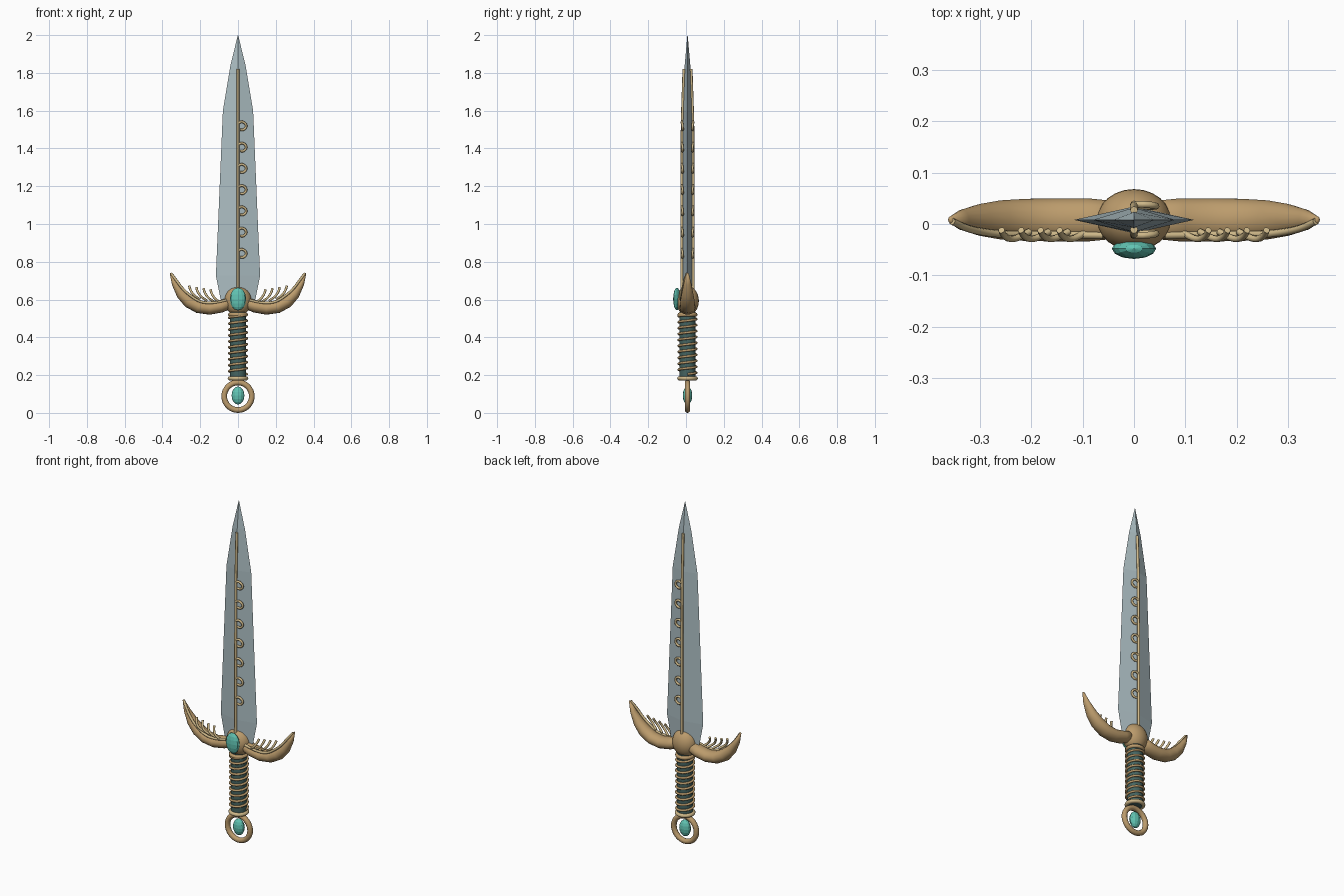
import bpy, bmesh, math
from mathutils import Vector

if "Cube" in bpy.data.objects:
    bpy.data.objects.remove(bpy.data.objects["Cube"])

YC = 0.008  # depth of the sword's centre plane


def material(name, col):
    m = bpy.data.materials.new(name)
    m.diffuse_color = (*col, 1)
    m.use_nodes = True
    m.node_tree.nodes["Principled BSDF"].inputs["Base Color"].default_value = m.diffuse_color
    return m


BRONZE = material("bronze", (0.50, 0.33, 0.15))
GOLD = material("pale_gold", (0.62, 0.48, 0.25))
STEEL = material("steel", (0.42, 0.52, 0.55))
GEM = material("teal_gem", (0.12, 0.55, 0.45))
LEATHER = material("dark_leather", (0.06, 0.13, 0.12))


def finish(ob, name, mat, smooth=True):
    ob.name = name
    ob.data.materials.append(mat)
    if smooth and ob.type == 'MESH':
        for p in ob.data.polygons:
            p.use_smooth = True
    return ob


def loft(name, rings, mat, smooth):
    """Skin a list of equal-length point rings and cap both ends."""
    bm = bmesh.new()
    loops = [[bm.verts.new(p) for p in r] for r in rings]
    n = len(rings[0])
    for a, b in zip(loops, loops[1:]):
        for i in range(n):
            j = (i + 1) % n
            bm.faces.new((a[i], a[j], b[j], b[i]))
    bm.faces.new(loops[0][::-1])
    bm.faces.new(loops[-1])
    bmesh.ops.recalc_face_normals(bm, faces=bm.faces)
    me = bpy.data.meshes.new(name)
    bm.to_mesh(me)
    bm.free()
    ob = bpy.data.objects.new(name, me)
    bpy.context.collection.objects.link(ob)
    return finish(ob, name, mat, smooth)


def tubes(name, paths, radius, mat, smooth_path=True):
    """One curve object holding several round wires."""
    cu = bpy.data.curves.new(name, 'CURVE')
    cu.dimensions = '3D'
    cu.bevel_depth = radius
    cu.bevel_resolution = 2
    cu.resolution_u = 5
    cu.use_fill_caps = True
    for pts in paths:
        if smooth_path:
            s = cu.splines.new('BEZIER')
            s.bezier_points.add(len(pts) - 1)
            for bp, p in zip(s.bezier_points, pts):
                bp.co = p
                bp.handle_left_type = bp.handle_right_type = 'AUTO'
        else:
            s = cu.splines.new('POLY')
            s.points.add(len(pts) - 1)
            for sp, p in zip(s.points, pts):
                sp.co = (*p, 1)
    ob = bpy.data.objects.new(name, cu)
    bpy.context.collection.objects.link(ob)
    return finish(ob, name, mat)


def ellipsoid(name, loc, scale, mat, seg, rings, smooth):
    bpy.ops.mesh.primitive_uv_sphere_add(segments=seg, ring_count=rings, location=loc)
    ob = bpy.context.object
    ob.scale = scale
    return finish(ob, name, mat, smooth)


def torus(name, z, major, minor, mat, upright=False):
    bpy.ops.mesh.primitive_torus_add(
        major_radius=major, minor_radius=minor, major_segments=32, minor_segments=10,
        location=(0, YC, z), rotation=(math.pi / 2 if upright else 0, 0, 0))
    return finish(bpy.context.object, name, mat)


# Blade: diamond section, flat facets
profile = [(0.60, 0.092, 0.024), (0.727, 0.117, 0.026), (1.60, 0.080, 0.024),
           (1.84, 0.040, 0.015), (2.0, 0.0008, 0.0008)]
loft("blade", [[(w, YC, z), (0, YC + t, z), (-w, YC, z), (0, YC - t, z)]
               for z, w, t in profile], STEEL, False)

# Vine with curls along the ridge on both faces
for side, label in ((-1, "front"), (1, "back")):
    def on(x, z, d, side=side):
        return (x, YC + side * d, z)
    stem = [on(0, 0.63, 0.030), on(0, 1.2, 0.030), on(0, 1.55, 0.028), on(0, 1.82, 0.019)]
    tubes(label + "_vine_stem", [stem], 0.0075, GOLD, False)
    curl = [(0.003, 0.018, 0.030), (0.022, 0.024, 0.030), (0.043, 0.004, 0.027),
            (0.030, -0.017, 0.026), (0.010, -0.018, 0.027)]
    tubes(label + "_vine_curls",
          [[on(x, 0.842 + 0.1125 * i + dz, d) for x, dz, d in curl] for i in range(7)],
          0.0065, GOLD)

# Guard: central boss and two upswept wings
ellipsoid("guard_boss", (0, YC, 0.593), (0.072, 0.060, 0.078), BRONZE, 24, 16, True)
path = [(0.03, 0.588, 0.030, 0.036), (0.09, 0.564, 0.033, 0.042), (0.15, 0.553, 0.033, 0.042),
        (0.21, 0.562, 0.034, 0.041), (0.26, 0.590, 0.034, 0.038), (0.30, 0.630, 0.028, 0.031),
        (0.335, 0.685, 0.016, 0.020), (0.358, 0.740, 0.004, 0.006)]
for s, label in ((1, "right"), (-1, "left")):
    rings = []
    for i, (x, z, r, ry) in enumerate(path):
        a, b = path[max(i - 1, 0)], path[min(i + 1, len(path) - 1)]
        t = Vector((b[0] - a[0], b[1] - a[1])).normalized()
        rings.append([(s * (x - t.y * r * math.cos(q)), YC + ry * math.sin(q),
                       z + t.x * r * math.cos(q))
                      for q in (k * math.tau / 16 for k in range(16))])
    loft(label + "_guard_wing", rings, BRONZE, True)
    # Feather barbs and the bead along the wing's inner edge
    barbs = [[(s * (x - 0.055), -0.015, z - 0.070), (s * (x - 0.022), -0.029, z - 0.045),
              (s * (x - 0.005), -0.022, z - 0.018), (s * x, -0.012, z)]
             for x, z in ((0.145, 0.652), (0.182, 0.658), (0.220, 0.664), (0.258, 0.672))]
    tubes(label + "_wing_feathers", barbs, 0.0065, GOLD)
    edge = [(s * x, y, z) for x, y, z in ((0.06, -0.022, 0.597), (0.14, -0.021, 0.583),
            (0.20, -0.021, 0.590), (0.25, -0.020, 0.620), (0.29, -0.016, 0.655),
            (0.325, -0.008, 0.70), (0.354, 0.005, 0.738))]
    tubes(label + "_wing_edge", [edge], 0.007, GOLD)

# Guard gem
ellipsoid("guard_gem", (0, -0.048, 0.603), (0.043, 0.020, 0.060), GEM, 12, 8, False)

# Grip with spiral wire and collars
bpy.ops.mesh.primitive_cylinder_add(vertices=24, radius=0.043, depth=0.36, location=(0, YC, 0.355))
grip = finish(bpy.context.object, "grip", LEATHER, False)
bpy.ops.object.shade_smooth_by_angle()
N, TURNS = 200, 10
tubes("grip_wire", [[(0.047 * math.cos(math.tau * TURNS * i / N),
                      YC + 0.047 * math.sin(math.tau * TURNS * i / N),
                      0.205 + 0.315 * i / N) for i in range(N + 1)]], 0.0065, BRONZE, False)
torus("lower_collar", 0.183, 0.044, 0.011, GOLD)
torus("upper_collar", 0.520, 0.042, 0.011, BRONZE)

# Ring pommel with hanging gem
torus("pommel_ring", 0.088, 0.073, 0.015, BRONZE, True)
ellipsoid("pommel_gem", (0, YC, 0.092), (0.034, 0.025, 0.048), GEM, 12, 8, False)
